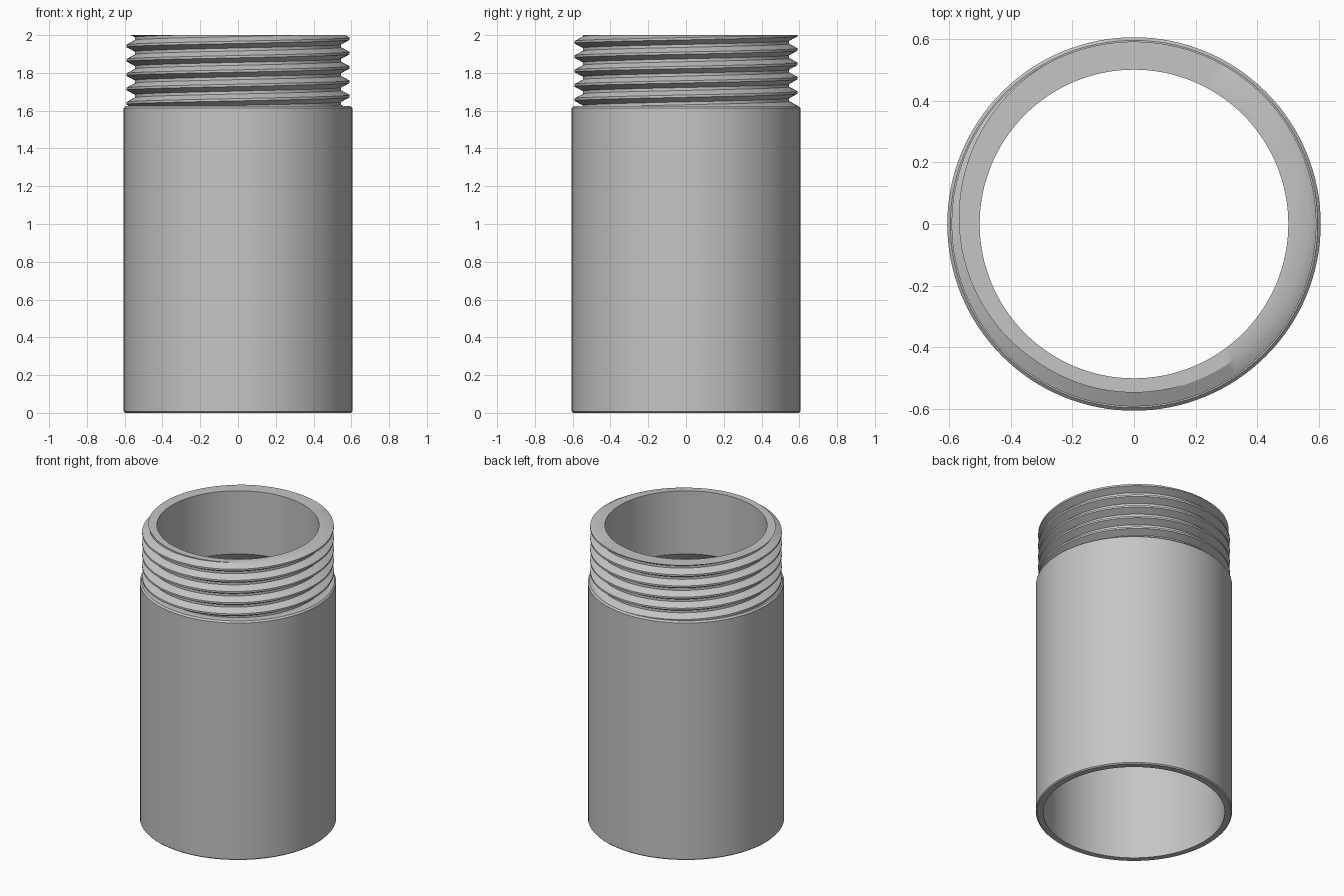
import bpy, bmesh, math

cube = bpy.data.objects.get("Cube")
if cube:
    bpy.data.objects.remove(cube, do_unlink=True)

SEGMENTS = 128
SHOULDER, TOP = 1.625, 2.0
BORE = 0.5
PITCH, CREST_R, ROOT_R = 0.076, 0.591, 0.546
CREST_Z = 1.905              # height of one crest at angle zero
CREST_HALF, ROOT_HALF = 0.08, 0.10   # half flats, as fractions of the pitch

metal = bpy.data.materials.new("grey metal")
metal.use_nodes = True
metal.diffuse_color = (0.56, 0.56, 0.56, 1)
metal.node_tree.nodes["Principled BSDF"].inputs["Base Color"].default_value = metal.diffuse_color


def revolve(name, column):
    """Skin a surface through column(angle), a list of (radius, z), all round."""
    bm = bmesh.new()
    columns = []
    for i in range(SEGMENTS + 1):
        a = 2 * math.pi * i / SEGMENTS
        columns.append([bm.verts.new((r * math.cos(a), r * math.sin(a), z))
                        for r, z in column(a)])
    for left, right in zip(columns, columns[1:]):
        for k in range(len(left) - 1):
            bm.faces.new((left[k], right[k], right[k + 1], left[k + 1]))
    bmesh.ops.remove_doubles(bm, verts=bm.verts, dist=1e-5)
    mesh = bpy.data.meshes.new(name)
    bm.to_mesh(mesh)
    bm.free()
    mesh.materials.append(metal)
    obj = bpy.data.objects.new(name, mesh)
    bpy.context.collection.objects.link(obj)
    bpy.ops.object.select_all(action='DESELECT')
    obj.select_set(True)
    bpy.context.view_layer.objects.active = obj
    bpy.ops.object.shade_smooth_by_angle(angle=math.radians(30))
    return obj


def thread_radius(z, angle):
    """Trapezoid tooth: distance from the nearest crest sets the radius."""
    turns = (z - CREST_Z) / PITCH - angle / (2 * math.pi)
    d = abs(turns - round(turns))
    t = (d - CREST_HALF) / (0.5 - ROOT_HALF - CREST_HALF)
    return CREST_R + (ROOT_R - CREST_R) * min(max(t, 0), 1)


def thread_column(angle):
    points = []
    for turn in range(-6, 4):
        for corner in (-CREST_HALF, CREST_HALF, 0.5 - ROOT_HALF, 0.5 + ROOT_HALF):
            z = CREST_Z + PITCH * (turn + corner + angle / (2 * math.pi))
            z = min(max(z, SHOULDER), TOP)
            points.append((thread_radius(z, angle), z))
    return points + [(BORE, TOP)]


# Sleeve: shoulder, outer wall with small chamfers, wide lower bore, cone, narrow bore
sleeve_profile = [(BORE, TOP), (BORE, 1.57), (0.56, 1.51), (0.56, 0), (0.598, 0),
                  (0.605, 0.007), (0.605, 1.615), (0.595, SHOULDER), (0.53, SHOULDER)]
revolve("pipe_sleeve", lambda angle: sleeve_profile)

# Right-handed screw thread, cut flat at the mouth, with the rim
revolve("screw_thread", thread_column)
